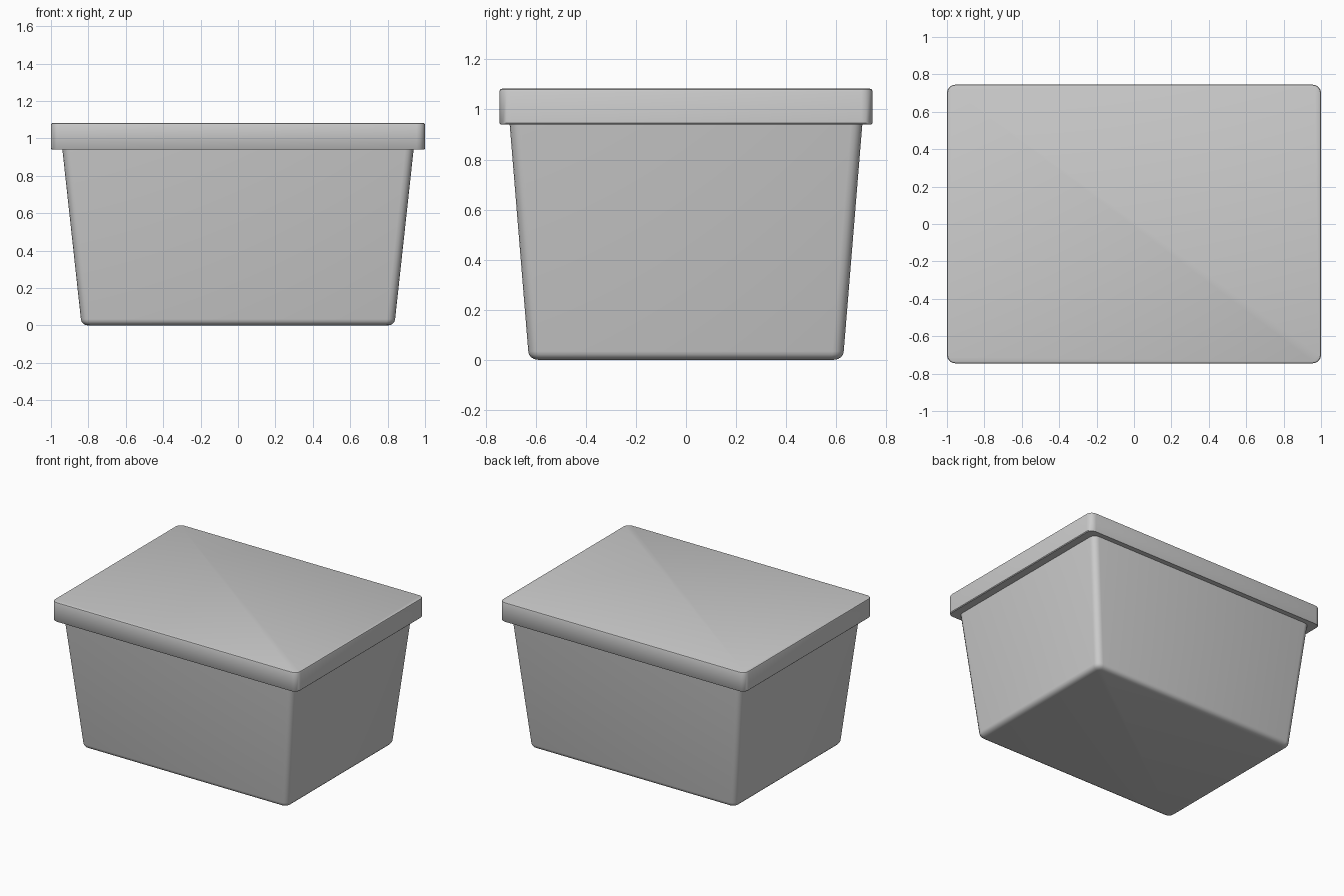
import bpy, bmesh
from math import sin, cos, pi, radians

if "Cube" in bpy.data.objects:
    bpy.data.objects.remove(bpy.data.objects["Cube"])

CORNER_STEPS = 4


def ring(bm, hx, hy, r, z):
    """Rounded rectangle of vertices at height z."""
    verts = []
    for i, (sx, sy) in enumerate([(1, 1), (-1, 1), (-1, -1), (1, -1)]):
        for k in range(CORNER_STEPS + 1):
            a = (i + k / CORNER_STEPS) * pi / 2
            verts.append(bm.verts.new((sx * (hx - r) + r * cos(a),
                                       sy * (hy - r) + r * sin(a), z)))
    return verts


def loft(name, sections):
    """Closed solid through rounded rectangles (half x, half y, radius, z)."""
    bm = bmesh.new()
    rings = [ring(bm, *s) for s in sections]
    n = len(rings[0])
    for a, b in zip(rings, rings[1:]):
        for i in range(n):
            j = (i + 1) % n
            bm.faces.new((a[i], a[j], b[j], b[i]))
    bm.faces.new(rings[0][::-1])
    bm.faces.new(rings[-1])
    mesh = bpy.data.meshes.new(name)
    bm.to_mesh(mesh)
    bm.free()
    obj = bpy.data.objects.new(name, mesh)
    bpy.context.collection.objects.link(obj)
    bpy.ops.object.select_all(action='DESELECT')
    obj.select_set(True)
    bpy.context.view_layer.objects.active = obj
    bpy.ops.object.shade_smooth_by_angle(angle=radians(40))
    return obj


# Tapered bin with a rounded bottom edge
E = 0.04
base = []
for k in range(5):
    a = k / 4 * pi / 2
    inset = E * (1 - sin(a))
    base.append((0.84 - inset, 0.63 - inset, 0.045 - 0.6 * inset, E * 0.85 * (1 - cos(a))))
loft("bin_body", base + [(0.94, 0.705, 0.045, 0.95)])

# Overhanging lid with softened top edge
loft("lid", [(0.995, 0.741, 0.04, 0.94),
             (1.0, 0.745, 0.045, 0.945),
             (1.0, 0.745, 0.045, 1.072),
             (0.997, 0.742, 0.042, 1.08),
             (0.989, 0.734, 0.034, 1.083)])
